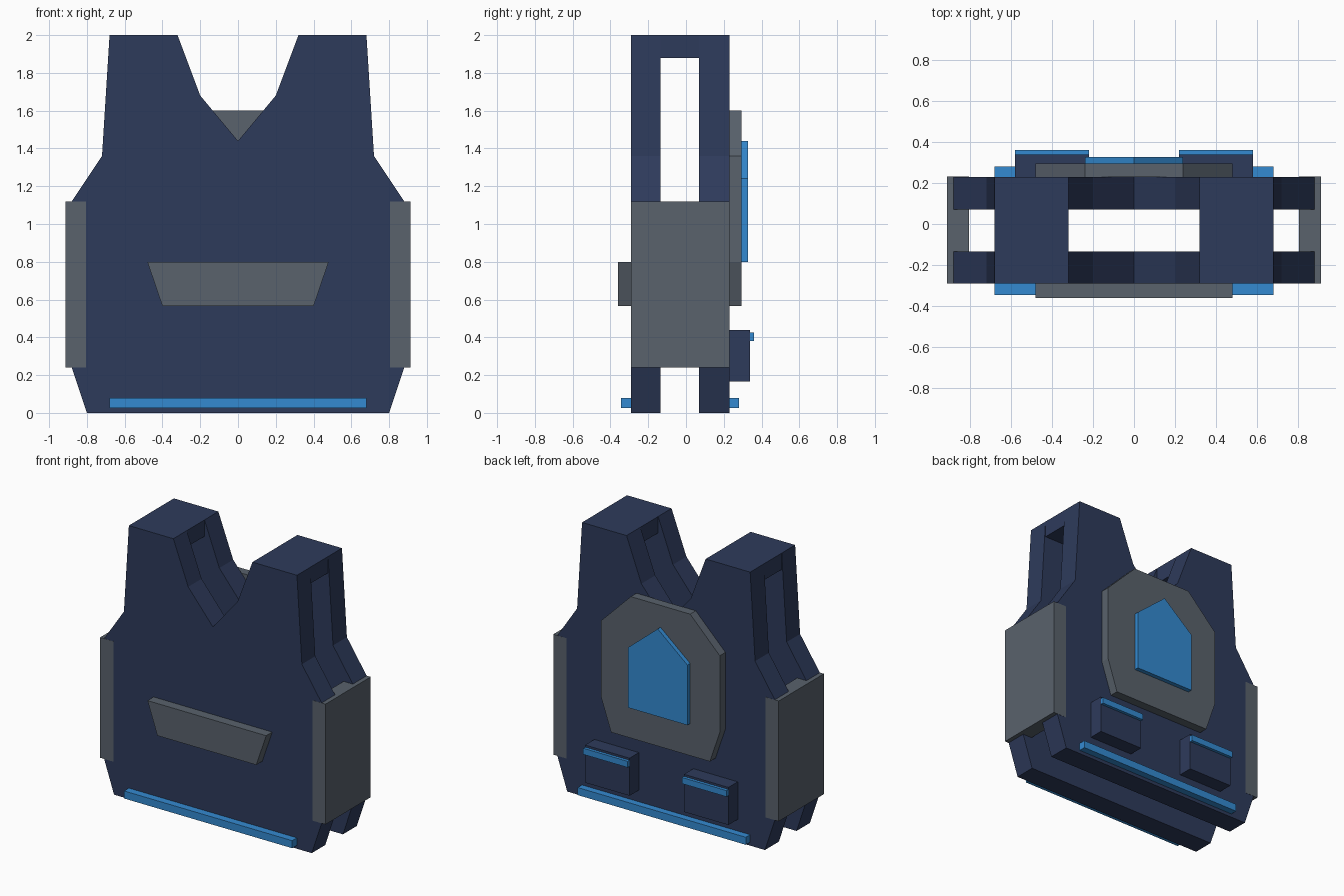
import bpy, bmesh

cube = bpy.data.objects.get("Cube")
if cube:
    bpy.data.objects.remove(cube, do_unlink=True)


def material(name, color):
    mat = bpy.data.materials.new(name)
    mat.use_nodes = True
    mat.diffuse_color = (*color, 1)
    mat.node_tree.nodes["Principled BSDF"].inputs["Base Color"].default_value = (*color, 1)
    return mat


navy = material("navy fabric", (0.027, 0.043, 0.105))
grey = material("grey plate", (0.10, 0.122, 0.15))
blue = material("blue trim", (0.034, 0.255, 0.64))


def slab(name, outline, y0, y1, mat):
    """Extrude an x-z outline from y0 to y1."""
    bm = bmesh.new()
    face = bm.faces.new([bm.verts.new((x, y0, z)) for x, z in outline])
    new = bmesh.ops.extrude_face_region(bm, geom=[face])["geom"]
    verts = [v for v in new if isinstance(v, bmesh.types.BMVert)]
    bmesh.ops.translate(bm, verts=verts, vec=(0, y1 - y0, 0))
    bmesh.ops.recalc_face_normals(bm, faces=bm.faces)
    mesh = bpy.data.meshes.new(name)
    bm.to_mesh(mesh)
    bm.free()
    mesh.materials.append(mat)
    obj = bpy.data.objects.new(name, mesh)
    bpy.context.scene.collection.objects.link(obj)
    return obj


def box(name, x0, x1, y0, y1, z0, z1, mat):
    return slab(name, [(x0, z0), (x1, z0), (x1, z1), (x0, z1)], y0, y1, mat)


def mirrored(half):
    """Complete a right-hand half outline across x = 0."""
    return half + [(-x, z) for x, z in reversed(half) if x > 0]


FRONT, BACK = -0.29, 0.23

# Body panels with V neck and arm openings
body = mirrored([(0, 1.44), (0.20, 1.68), (0.32, 2), (0.68, 2), (0.72, 1.36),
                 (0.88, 1.12), (0.88, 0.24), (0.80, 0)])
slab("front_panel", body, FRONT, -0.135, navy)
slab("back_panel", body, 0.07, BACK, navy)

# Chest plate and hem strips
slab("chest_plate", mirrored([(0.48, 0.80), (0.40, 0.565)]), -0.36, FRONT, grey)
box("front_hem_strip", -0.68, 0.68, -0.345, FRONT, 0.025, 0.08, blue)
box("back_hem_strip", -0.68, 0.68, BACK, 0.28, 0.025, 0.08, blue)

# Back plate and its emblem
slab("back_plate", mirrored([(0.24, 1.60), (0.48, 1.36), (0.48, 0.80), (0.40, 0.565)]),
     BACK, 0.295, grey)
slab("back_emblem", mirrored([(0, 1.44), (0.24, 1.24), (0.24, 0.80)]), 0.295, 0.327, blue)

# Paired parts: shoulders, side plates, pouches
for side, s in (("left", 1), ("right", -1)):
    box(side + "_shoulder", s * 0.32, s * 0.68, FRONT, BACK, 1.88, 2, navy)
    box(side + "_side_plate", s * 0.805, s * 0.912, FRONT - 0.001, BACK + 0.001, 0.24, 1.12, grey)
    box(side + "_pouch", s * 0.22, s * 0.58, BACK, 0.338, 0.165, 0.44, navy)
    box(side + "_pouch_trim", s * 0.22, s * 0.58, 0.338, 0.36, 0.38, 0.425, blue)
